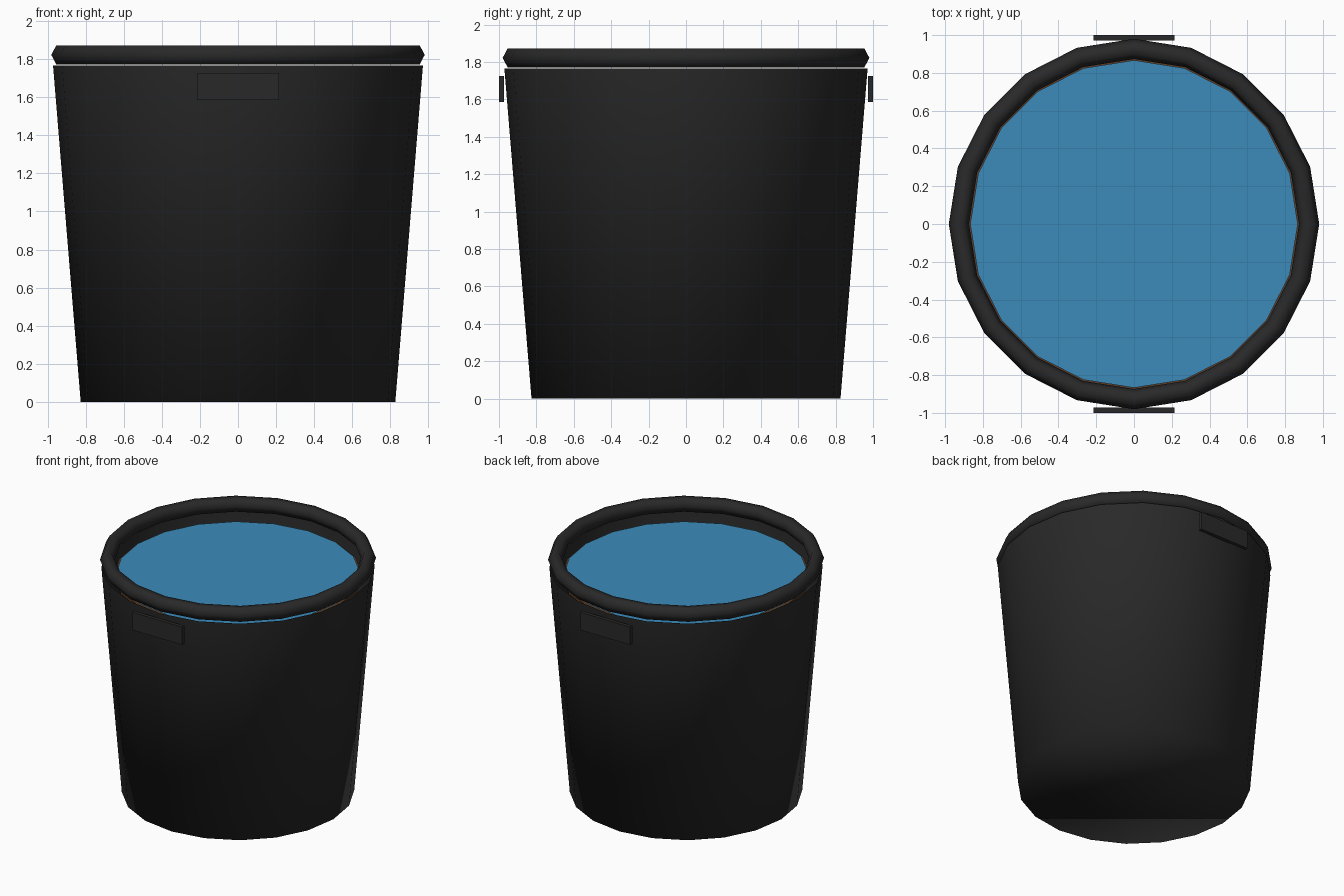
import bpy, bmesh
from math import sin, cos, pi

if "Cube" in bpy.data.objects:
    bpy.data.objects.remove(bpy.data.objects["Cube"])

SIDES = 20


def material(name, rgb):
    m = bpy.data.materials.new(name)
    m.diffuse_color = (*rgb, 1)
    m.use_nodes = True
    m.node_tree.nodes["Principled BSDF"].inputs["Base Color"].default_value = m.diffuse_color
    return m


dark = material("dark_plastic", (0.022, 0.022, 0.022))
blue = material("water_blue", (0.045, 0.26, 0.50))
brown = material("brown", (0.10, 0.045, 0.02))


def lathe(name, profile, mat, closed=False, cap_first=False, cap_last=False, smooth=True):
    """Spin an (r, z) profile around z; optionally close it or cap its ends."""
    bm = bmesh.new()
    rings = [[bm.verts.new((r * cos(2 * pi * i / SIDES), r * sin(2 * pi * i / SIDES), z))
              for i in range(SIDES)] for r, z in profile]
    pairs = list(zip(rings, rings[1:]))
    if closed:
        pairs.append((rings[-1], rings[0]))
    for a, b in pairs:
        for i in range(SIDES):
            j = (i + 1) % SIDES
            bm.faces.new((a[i], a[j], b[j], b[i]))
    if cap_first:
        bm.faces.new(rings[0][::-1])
    if cap_last:
        bm.faces.new(rings[-1])
    for f in bm.faces:
        f.smooth = smooth
    me = bpy.data.meshes.new(name)
    bm.to_mesh(me)
    bm.free()
    me.materials.append(mat)
    ob = bpy.data.objects.new(name, me)
    bpy.context.collection.objects.link(ob)
    return ob


# Tapered open shell with a closed bottom
lathe("bucket_wall", [(0.826, 0), (0.971, 1.765)], dark, cap_first=True)

# Six-sided ring floating just above the wall
rim = [(0.927 + 0.0535 * cos(pi * k / 3), 1.822 + 0.058 * sin(pi * k / 3)) for k in range(6)]
lathe("rim", rim, dark, closed=True)

# Contents: brown disc with the water surface on top
lathe("brown_layer", [(0.882, 1.68), (0.882, 1.70)], brown,
      cap_first=True, cap_last=True, smooth=False)
lathe("water", [(0.867, 1.71)], blue, cap_last=True, smooth=False)

# Front and back grips
for name, s in (("front_handle", -1), ("back_handle", 1)):
    bpy.ops.mesh.primitive_cube_add(size=1, location=(0, s * 0.986, 1.656))
    grip = bpy.context.object
    grip.name = name
    grip.scale = (0.43, 0.028, 0.14)
    grip.data.materials.append(dark)
